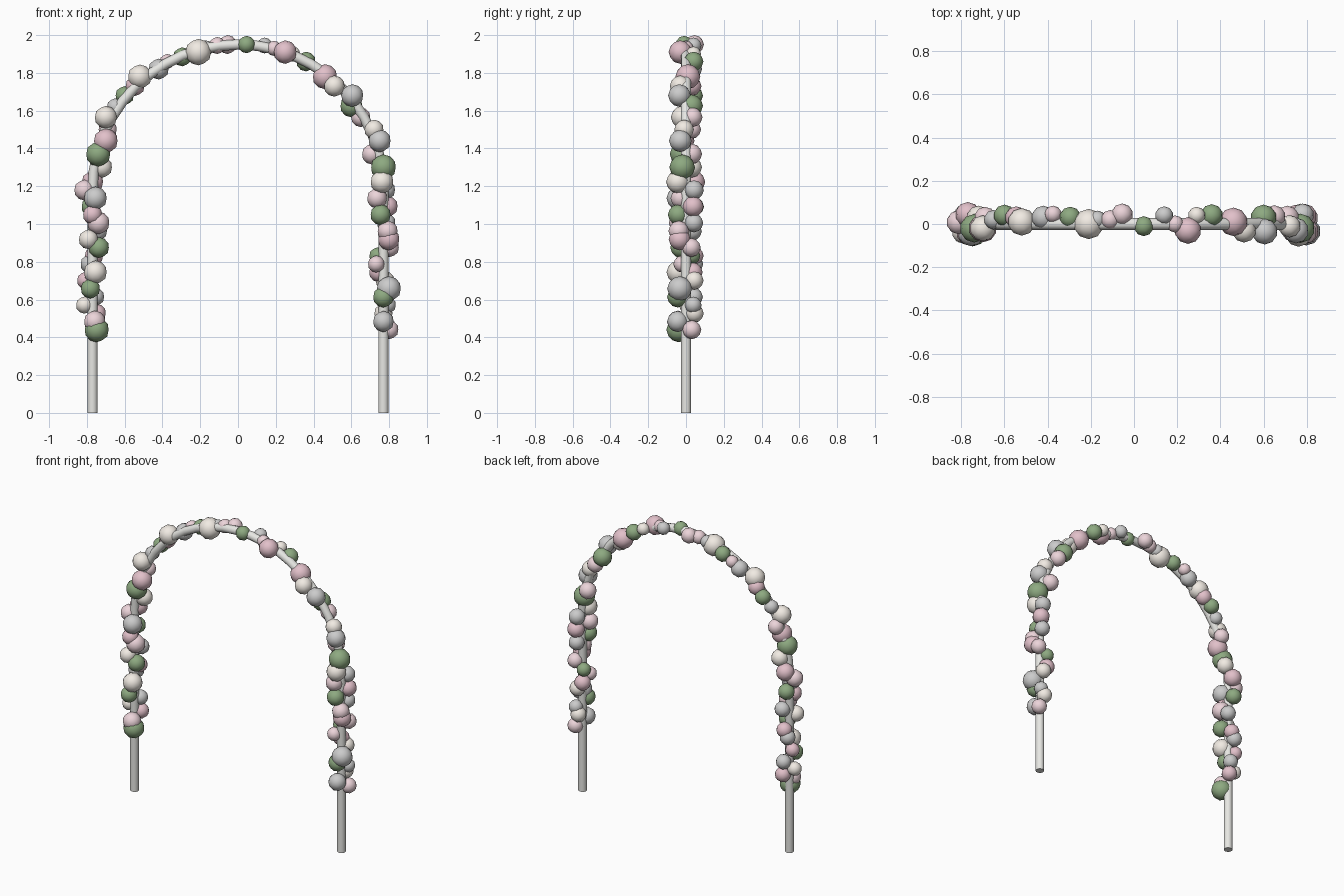
import bpy, bmesh
from math import sin, cos, pi, radians

HALF, SPRING = 0.77, 1.18   # leg offset / arch radius, height where the arch begins
POLE_R = 0.027


def material(name, rgb):
    m = bpy.data.materials.new(name)
    m.diffuse_color = (*rgb, 1)
    return m


MATS = {
    "G": material("green", (0.27, 0.40, 0.22)),
    "P": material("light_pink", (0.84, 0.66, 0.70)),
    "D": material("dusty_pink", (0.76, 0.53, 0.59)),
    "C": material("cream", (0.88, 0.83, 0.77)),
    "S": material("silver", (0.66, 0.67, 0.69)),
}

# Frame: one bent tube with two straight legs and a semicircular top
path = [(-HALF, 0, 0)]
path += [(-HALF * cos(pi * i / 24), 0, SPRING + HALF * sin(pi * i / 24)) for i in range(25)]
path += [(HALF, 0, 0)]
curve = bpy.data.curves.new("arch_frame", "CURVE")
curve.dimensions = "3D"
curve.bevel_depth = POLE_R
curve.bevel_resolution = 4
curve.use_fill_caps = True
spline = curve.splines.new("POLY")
spline.points.add(len(path) - 1)
for pt, co in zip(spline.points, path):
    pt.co = (*co, 1)
frame = bpy.data.objects.new("arch_frame", curve)
bpy.context.collection.objects.link(frame)
curve.materials.append(material("frame_white", (0.80, 0.80, 0.77)))


# Balloons: shared low-poly smooth sphere, one mesh per colour
def balloon_mesh(key):
    bm = bmesh.new()
    bmesh.ops.create_icosphere(bm, subdivisions=2, radius=1)
    for f in bm.faces:
        f.smooth = True
    me = bpy.data.meshes.new("balloon_" + MATS[key].name)
    bm.to_mesh(me)
    bm.free()
    me.materials.append(MATS[key])
    return me


MESHES = {k: balloon_mesh(k) for k in MATS}


def balloon(name, key, x, y, z, r):
    ob = bpy.data.objects.new(name, MESHES[key])
    ob.location = (x, y, z)
    ob.scale = (r, r, r)
    bpy.context.collection.objects.link(ob)


# Leg balloons climb the pole at an even pitch: (angle around pole, radius)
def leg(name, x0, colours, spots):
    for i, (key, (ang, r)) in enumerate(zip(colours, spots)):
        a = radians(ang)
        balloon(name, key, x0 + 0.044 * cos(a), 0.044 * sin(a), 0.44 + 0.0435 * i, r)


leg("left_leg_balloon", -HALF, "GPDCSGDCSDGCSPDGSPD", [
    (300, .066), (285, .058), (60, .050), (170, .045), (70, .048), (255, .052), (150, .045),
    (290, .062), (110, .050), (80, .050), (320, .055), (240, .052), (50, .050), (315, .060),
    (270, .052), (100, .052), (290, .062), (170, .055), (90, .058)])
leg("right_leg_balloon", HALF, "PSCSGSCDPGPDPSGDPSC", [
    (45, .050), (270, .056), (90, .050), (60, .045), (270, .056), (310, .066), (80, .050),
    (125, .052), (210, .045), (135, .045), (40, .050), (310, .058), (300, .055), (70, .050),
    (250, .055), (60, .055), (220, .054), (75, .052), (260, .062)])

# Top balloons, left to right: (x, z, y, radius)
TOP = [
    (-.72, 1.30, .03, .055), (-.74, 1.37, -.02, .066), (-.70, 1.44, -.02, .065),
    (-.69, 1.50, .03, .050), (-.70, 1.565, -.02, .060), (-.65, 1.62, .02, .045),
    (-.60, 1.68, .04, .050), (-.545, 1.73, .03, .052), (-.52, 1.78, .01, .064),
    (-.42, 1.82, .03, .055), (-.375, 1.86, .045, .040), (-.295, 1.885, .03, .050),
    (-.21, 1.91, .00, .070), (-.17, 1.93, .02, .042), (-.11, 1.945, .02, .045),
    (-.055, 1.95, .045, .050), (.045, 1.95, -.01, .046), (.14, 1.945, .04, .042),
    (.19, 1.93, .00, .040), (.25, 1.91, -.03, .062), (.29, 1.90, .04, .040),
    (.36, 1.86, .04, .052), (.46, 1.78, .01, .066), (.51, 1.73, -.03, .056),
    (.60, 1.625, .03, .060), (.605, 1.68, -.035, .060), (.65, 1.565, .035, .052),
    (.72, 1.50, -.01, .052), (.75, 1.44, -.03, .060), (.71, 1.37, .03, .055),
    (.77, 1.30, -.02, .068)]
for key, (x, z, y, r) in zip("CGDPCSGDCSPGCSPPGSPDCGDCGSPCSPG", TOP):
    balloon("top_balloon", key, x, y, z, r)
